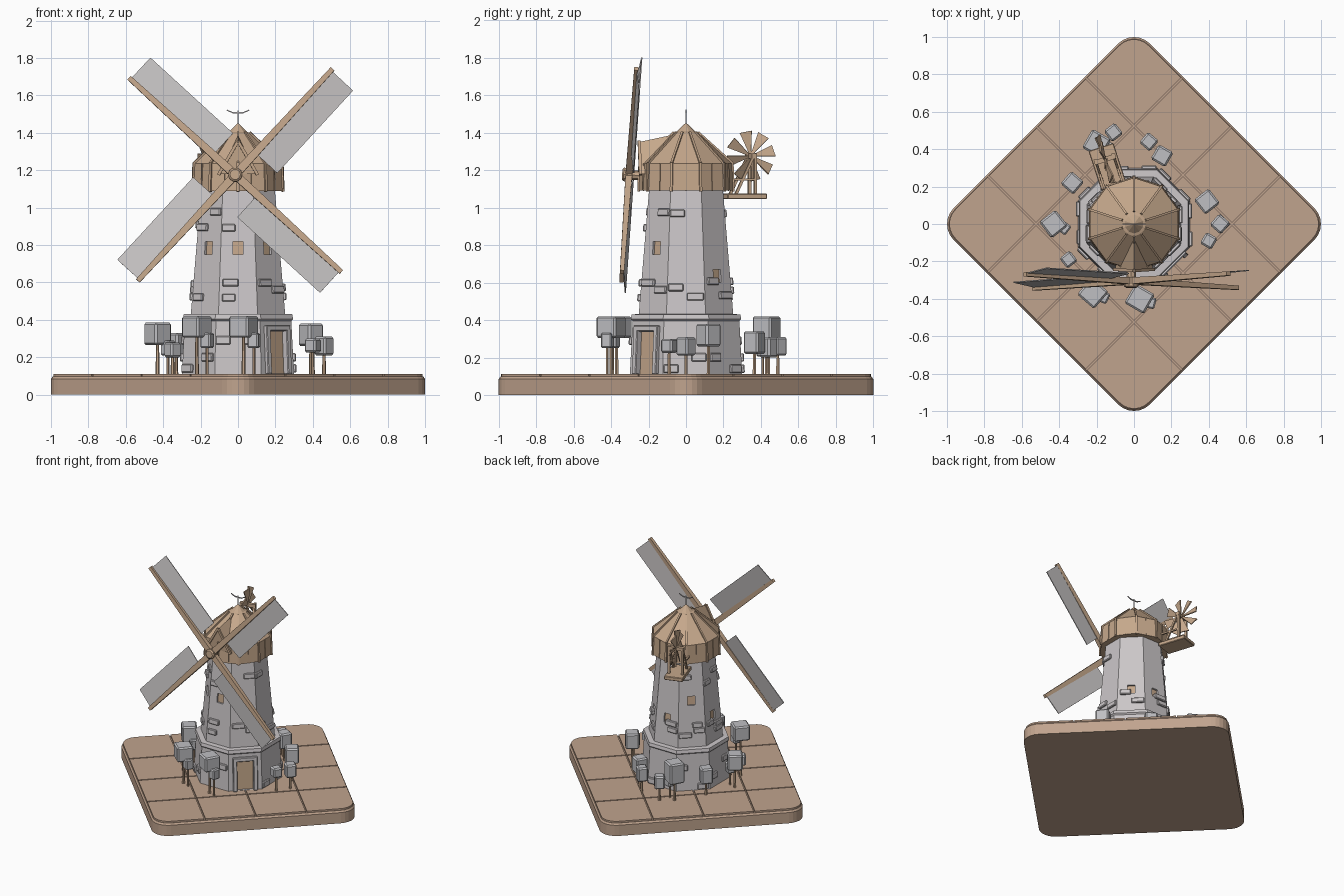
import bpy, bmesh, math, random
from math import sin, cos, radians, pi
from mathutils import Matrix, Vector

if "Cube" in bpy.data.objects:
    bpy.data.objects.remove(bpy.data.objects["Cube"])

random.seed(4)
I = Matrix.Identity(4)
T = lambda x, y, z: Matrix.Translation((x, y, z))
R = lambda deg, axis: Matrix.Rotation(radians(deg), 4, axis)


def material(name, col):
    m = bpy.data.materials.new(name)
    m.diffuse_color = (*col, 1)
    m.use_nodes = True
    m.node_tree.nodes["Principled BSDF"].inputs["Base Color"].default_value = m.diffuse_color
    return m


TAN = material("paving_tan", (0.53, 0.37, 0.27))
WOOD = material("warm_wood", (0.56, 0.39, 0.26))
STONE = material("pale_stone", (0.60, 0.57, 0.58))
LEAF = material("grey_foliage", (0.52, 0.52, 0.54))
SAIL = material("sail_cloth", (0.58, 0.56, 0.56))


def finish(name, bm, mat, M=I):
    bmesh.ops.recalc_face_normals(bm, faces=bm.faces[:])
    me = bpy.data.meshes.new(name)
    bm.to_mesh(me)
    bm.free()
    me.transform(M)
    me.materials.append(mat)
    ob = bpy.data.objects.new(name, me)
    bpy.context.scene.collection.objects.link(ob)
    return ob


def loft_bm(rings):
    """Closed solid through rings of equal point count."""
    bm = bmesh.new()
    vs = [[bm.verts.new(p) for p in r] for r in rings]
    n = len(vs[0])
    for a, b in zip(vs, vs[1:]):
        for i in range(n):
            j = (i + 1) % n
            bm.faces.new((a[i], a[j], b[j], b[i]))
    bm.faces.new(vs[0][::-1])
    bm.faces.new(vs[-1])
    return bm


def loft(name, rings, mat, M=I):
    return finish(name, loft_bm(rings), mat, M)


def box(name, size, M, mat, bevel=0.0):
    bm = bmesh.new()
    bmesh.ops.create_cube(bm, size=1, matrix=Matrix.Diagonal((*size, 1)))
    if bevel:
        bmesh.ops.bevel(bm, geom=bm.edges[:], offset=bevel, segments=1, affect='EDGES')
    return finish(name, bm, mat, M)


def beam(name, p, q, w, mat, M=I, d=None):
    p, q = Vector(p), Vector(q)
    rot = (q - p).to_track_quat('Z', 'Y').to_matrix().to_4x4()
    return box(name, (w, d or w, (q - p).length), M @ Matrix.Translation((p + q) / 2) @ rot, mat)


def ngon(n, r, z, start):
    return [(r * cos(start + 2 * pi * i / n), r * sin(start + 2 * pi * i / n), z) for i in range(n)]


# paved base: rounded square turned 45 degrees
def rounded(half, r, z):
    pts = []
    for c in range(4):
        sx, sy = (1, -1, -1, 1)[c], (1, 1, -1, -1)[c]
        for k in range(7):
            a = pi / 2 * c + pi / 2 * k / 6
            pts.append((sx * (half - r) + r * cos(a), sy * (half - r) + r * sin(a), z))
    return pts


H = 0.742
loft("base_slab", [rounded(H, .12, 0), rounded(H, .12, .085), rounded(H - .01, .11, .098)], TAN, R(45, 'Z'))
step = H / 2
for i in range(4):
    for j in range(4):
        bm = loft_bm([rounded(H - .012, .108, .09), rounded(H - .012, .108, .111)])
        lo = (-H + i * step + .005, -H + j * step + .005)
        for ax in (0, 1):
            for side in (-1, 1):
                co, no = [0, 0, 0], [0, 0, 0]
                co[ax] = lo[ax] + (step - .01 if side > 0 else 0)
                no[ax] = side
                bmesh.ops.bisect_plane(bm, geom=bm.verts[:] + bm.edges[:] + bm.faces[:], plane_co=co,
                                       plane_no=no, clear_outer=True)
                edges = [e for e in bm.edges if e.is_boundary]
                if edges:
                    bmesh.ops.holes_fill(bm, edges=edges, sides=0)
        finish("paving_tile", bm, TAN, R(45, 'Z'))

# octagonal stone tower (apothem, height)
K = 1 / cos(pi / 8)
PROFILE = [(.30, .10), (.285, .395), (.295, .405), (.29, .43), (.252, .432), (.195, 1.12)]
tower = loft("tower", [ngon(8, a * K, z, pi / 8) for a, z in PROFILE], STONE)


def apothem(z):
    if z < .43:
        return .30 - (z - .10) * .05
    return .252 - (z - .432) * .083


def on_face(face, u, z, depth=0.0):
    """Frame on a tower wall: x outward, y along the wall."""
    return R(face, 'Z') @ T(apothem(z) + depth, u, z) @ R(-4.7 if z > .43 else -2.9, 'Y')


# recessed windows and doorway
WINDOWS = [(-90, 0, .785), (-45, 0, .785), (-135, 0, .785), (45, 0, .635), (135, 0, .785),
           (90, 0, .635), (180, 0, .635)]
cuts = [(f, u, z, .055, .07) for f, u, z in WINDOWS] + [(-45, 0, .225, .12, .225)]
for f, u, z, w, h in cuts:
    cutter = box("opening_cutter", (.05, w, h), on_face(f, u, z), STONE)
    cutter.hide_render = True
    mod = tower.modifiers.new("opening", 'BOOLEAN')
    mod.operation, mod.solver, mod.object = 'DIFFERENCE', 'EXACT', cutter
    bpy.context.view_layer.objects.active = tower
    bpy.ops.object.modifier_apply(modifier=mod.name)
    bpy.data.objects.remove(cutter)
    box("door" if z < .4 else "window_pane", (.012, w, h), on_face(f, u, z, -.019), WOOD)
for s in (-1, 1):
    box("door_jamb", (.035, .03, .24), on_face(-45, s * .075, .23, .004), STONE, .004)
box("door_lintel", (.035, .18, .03), on_face(-45, 0, .355, .004), STONE, .004)

# raised bricks in rows on each wall
for k in range(8):
    f = k * 45
    rows = [(.525, -.05), (.565, .055), (.60, -.04), (.90, .05), (.975, -.045)]
    for z, u in rows:
        if random.random() < .7:
            s = random.choice((-1, 1))
            box("raised_brick", (.03, random.uniform(.07, .10), .04),
                on_face(f, s * u, z + random.uniform(-.01, .01)), STONE, .005)
    if f != 315:
        for u in (-.08, .07):
            z = random.choice((.14, .2, .29))
            box("footing_brick", (.03, .08, .045), on_face(f, u, z), STONE, .005)

# ten-sided wooden cap
A0 = radians(18)
loft("cap", [ngon(10, r, z, A0) for r, z in
             [(.254, 1.09), (.247, 1.235), (.065, 1.40), (.05, 1.405), (.004, 1.45)]], WOOD)
for k in range(10):
    M = R(18 + 36 * k, 'Z')
    beam("cap_rib", (.248, 0, 1.238), (.065, 0, 1.402), .012, WOOD, M)
    beam("cap_corner_batten", (.253, 0, 1.085), (.247, 0, 1.24), .014, WOOD, M)
    M = R(36 * k, 'Z')
    beam("cap_panel_batten", (.242, 0, 1.09), (.236, 0, 1.235), .008, WOOD, M)

# gable hood over the axle
bm = bmesh.new()
for p in [(0, -.25, 1.35), (0, -.04, 1.395)] + [(s * .1, y, 1.18) for s in (-1, 1) for y in (-.242, -.1)]:
    bm.verts.new(p)
bmesh.ops.convex_hull(bm, input=bm.verts[:])
finish("axle_hood", bm, WOOD)
for s in (-1, 1):
    beam("hood_trim", (0, -.25, 1.355), (s * .105, -.243, 1.175), .016, WOOD)

# roof finial with a thin vane
beam("finial_pole", (0, 0, 1.44), (0, 0, 1.52), .006, STONE)
for s in (-1, 1):
    beam("vane_inner", (0, 0, 1.507), (s * .03, 0, 1.507), .007, STONE)
    beam("vane_outer", (s * .028, 0, 1.507), (s * .06, 0, 1.522), .006, STONE)

# sails, tilted slightly back
ROTOR = T(-.015, -.305, 1.175) @ R(-4, 'X')
hub = R(90, 'X')
loft("sail_hub", [ngon(10, r, z, 0) for r, z in [(.038, -.02), (.038, .028), (.028, .036)]], WOOD, ROTOR @ hub)
loft("axle", [ngon(8, .025, z, 0) for z in (-.2, 0)], WOOD, ROTOR @ hub)


def rect(w, d, z):
    return [(-w / 2, -d / 2, z), (w / 2, -d / 2, z), (w / 2, d / 2, z), (-w / 2, d / 2, z)]


for k in range(4):
    M = ROTOR @ R(42.5 + 90 * k, 'Y')
    loft("sail_arm", [rect(.045, .036, 0), rect(.026, .022, .77)], WOOD, M)
    box("sail_panel", (.16, .006, .60), M @ R(7, 'Z') @ T(.08, .006, .46), SAIL)

# fantail: platform, frame and small bladed wheel
F = T(-.155, .345, 0) @ R(18, 'Z')
HZ = 1.275
box("fantail_platform", (.14, .22, .03), F @ T(0, -.04, 1.06), WOOD, .004)
for s in (-1, 1):
    x = s * .05
    beam("fantail_post", (x, .01, 1.07), (x, .01, HZ + .015), .016, WOOD, F)
    beam("fantail_brace", (x, -.10, 1.07), (x, 0, HZ), .014, WOOD, F)
    beam("fantail_tie", (x, -.15, 1.15), (x, .01, 1.15), .012, WOOD, F)
beam("fantail_axle", (-.06, 0, HZ), (.06, 0, HZ), .026, WOOD, F)
for k in range(8):
    M = F @ T(0, 0, HZ) @ R(45 * k + 12, 'X') @ R(65, 'Z')
    loft("fantail_blade", [rect(.014, .008, .01), rect(.02, .008, .035), rect(.066, .008, .132)], WOOD, M)

# block-shaped trees: x, y, side, bottom, top
TREES = [(-.43, 0, .11, .265, .385), (-.22, -.37, .12, .305, .42), (.03, -.40, .12, .305, .42),
         (-.35, -.19, .07, .20, .28), (-.33, .22, .09, .21, .33), (-.20, .43, .115, .26, .42),
         (-.11, .49, .075, .21, .31), (.08, .44, .075, .20, .31), (.15, .365, .09, .22, .34),
         (.39, .12, .10, .26, .38), (.46, 0, .08, .21, .31), (.40, -.09, .07, .225, .30)]
for n, (x, y, s, z0, z1) in enumerate(TREES):
    turn = 38 + 11 * (n % 3)
    box("tree_crown", (s, s, z1 - z0), T(x, y, (z0 + z1) / 2) @ R(turn, 'Z'), LEAF, .01)
    loft("tree_trunk", [ngon(6, r, z, 0) for r, z in [(.011, .10), (.008, z0 + .02)]], WOOD, T(x, y, 0))
    if s > .1:
        # lower side clump on the larger trees
        cx, cy = x + .055, y - .02
        box("tree_side_clump", (.06, .06, .08), T(cx, cy, z0 - .015) @ R(turn + 15, 'Z'), LEAF, .008)
        loft("tree_side_trunk", [ngon(6, .008, z, 0) for z in (.10, z0)], WOOD, T(cx, cy, 0))
